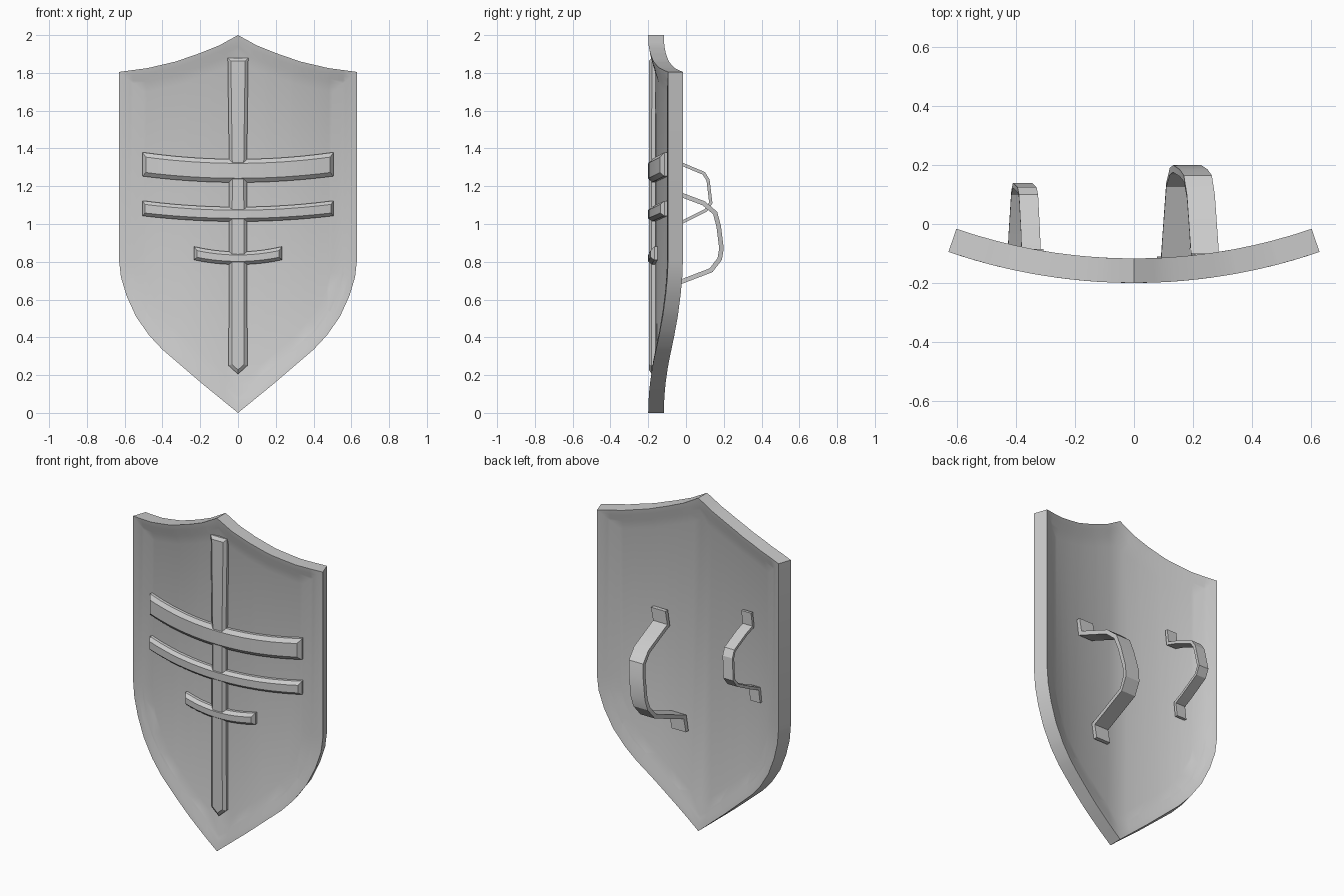
import bpy, bmesh, math
from mathutils import Vector

if "Cube" in bpy.data.objects:
    bpy.data.objects.remove(bpy.data.objects["Cube"])

R, CY = 1.94, 1.74          # radius and axis of the shield's curvature


def finish(name, bm, angle=30):
    bmesh.ops.recalc_face_normals(bm, faces=bm.faces)
    me = bpy.data.meshes.new(name)
    bm.to_mesh(me)
    bm.free()
    ob = bpy.data.objects.new(name, me)
    bpy.context.collection.objects.link(ob)
    bpy.ops.object.select_all(action='DESELECT')
    ob.select_set(True)
    bpy.context.view_layer.objects.active = ob
    bpy.ops.object.shade_smooth_by_angle(angle=math.radians(angle))
    return ob


def inset(poly, d):
    # mitred inward offset of a counter-clockwise outline
    out, n = [], len(poly)
    for i in range(n):
        a, b, c = (Vector(poly[(i + k) % n]) for k in (-1, 0, 1))
        e1, e2 = (b - a).normalized(), (c - b).normalized()
        n1, n2 = Vector((-e1.y, e1.x)), Vector((-e2.y, e2.x))
        out.append(b + (n1 + n2) / (1 + n1.dot(n2)) * d)
    return out


def bent_plate(name, outline, rings, angle=30):
    # stack (inset, depth) copies of the outline, slice into columns, wrap on the cylinder
    bm = bmesh.new()
    loops = [[bm.verts.new((p[0], depth, p[1])) for p in inset(outline, d)]
             for d, depth in rings]
    n = len(outline)
    for a, b in zip(loops, loops[1:]):
        for i in range(n):
            j = (i + 1) % n
            bm.faces.new((a[i], a[j], b[j], b[i]))
    bm.faces.new(loops[0])
    bm.faces.new(loops[-1])
    for k in range(-8, 9):
        bmesh.ops.bisect_plane(bm, geom=bm.verts[:] + bm.edges[:] + bm.faces[:], dist=1e-4,
                               plane_co=(k * 0.07, 0, 0), plane_no=(1, 0, 0))
    for v in bm.verts:
        t, r = math.asin(v.co.x / R), R - v.co.y
        v.co.x, v.co.y = r * math.sin(t), CY - r * math.cos(t)
    return finish(name, bm, angle)


# shield body with a moulded rim on both sides
half = [(0.19, 0.155), (0.40, 0.335), (0.47, 0.41), (0.54, 0.51), (0.59, 0.62), (0.62, 0.72),
        (0.63, 0.81), (0.63, 1.805), (0.48, 1.825), (0.33, 1.86), (0.20, 1.905), (0.10, 1.945)]
outline = [(0, 0)] + half + [(0, 2.0)] + [(-x, z) for x, z in reversed(half)]
rim = [(0.12, 0.035), (0.07, 0.018), (0.055, 0.015), (0.03, 0.006), (0, 0)]
T = 0.083
bent_plate("shield_body", outline, rim + [(d, T - h * 0.86) for d, h in reversed(rim)])

# vertical spine with a pointed foot
spine = [(0, 0.205), (0.05, 0.25), (0.047, 1.30), (0.055, 1.88),
         (-0.055, 1.88), (-0.047, 1.30), (-0.05, 0.25)]
bent_plate("vertical_spine", spine, [(0, 0.045), (0, 0.018), (0.017, 0.004)], 20)


# chamfered cross bars that sweep up towards their ends
def cross_bar(name, length, z0, z1, rise, bevel):
    xs = [length * k / 6 for k in range(-6, 7)]
    lift = [rise * (x / length) ** 2 for x in xs]
    low = [(x, z0 + h) for x, h in zip(xs, lift)]
    top = [(x, z1 + h * 1.1) for x, h in zip(xs, lift)]
    bent_plate(name, low + top[::-1], [(0, 0.045), (0, 0.018), (bevel, 0.0)], 20)


cross_bar("upper_bar", 0.51, 1.22, 1.343, 0.033, 0.022)
cross_bar("middle_bar", 0.51, 1.013, 1.09, 0.03, 0.017)
cross_bar("lower_bar", 0.235, 0.785, 0.853, 0.025, 0.017)


# arm straps on the back: a flat band along a (y, z) path, leaning sideways in x
def strap(name, path, x_top, x_bottom, width, thick):
    bm = bmesh.new()
    z_top, z_bot = path[0][1], path[-1][1]
    sections = []
    for i, p in enumerate(path):
        p = Vector(p)
        e1 = (p - Vector(path[i - 1])).normalized() if i else None
        e2 = (Vector(path[i + 1]) - p).normalized() if i < len(path) - 1 else e1
        e1 = e1 or e2
        n1, n2 = Vector((-e1.y, e1.x)), Vector((-e2.y, e2.x))
        off = (n1 + n2) / (1 + n1.dot(n2)) * thick
        q = p - off
        x = x_bottom + (x_top - x_bottom) * (p.y - z_bot) / (z_top - z_bot)
        sections.append([bm.verts.new((x + s * width / 2, c.x, c.y))
                         for s, c in ((-1, p), (1, p), (1, q), (-1, q))])
    for a, b in zip(sections, sections[1:]):
        for i in range(4):
            j = (i + 1) % 4
            bm.faces.new((a[i], a[j], b[j], b[i]))
    bm.faces.new(sections[0])
    bm.faces.new(sections[-1])
    finish(name, bm, 20)


strap("large_arm_strap",
      [(-0.10, 1.27), (-0.10, 1.195), (-0.02, 1.165), (0.10, 1.12), (0.165, 1.065), (0.185, 0.99),
       (0.20, 0.87), (0.19, 0.81), (0.14, 0.745), (-0.03, 0.68), (-0.11, 0.65), (-0.11, 0.575)],
      0.255, 0.125, 0.095, 0.024)
strap("small_hand_strap",
      [(-0.085, 1.42), (-0.085, 1.345), (-0.02, 1.325), (0.10, 1.275), (0.125, 1.235),
       (0.14, 1.11), (0.11, 1.065), (-0.02, 1.0), (-0.078, 0.975), (-0.078, 0.90)],
      -0.34, -0.405, 0.065, 0.017)
